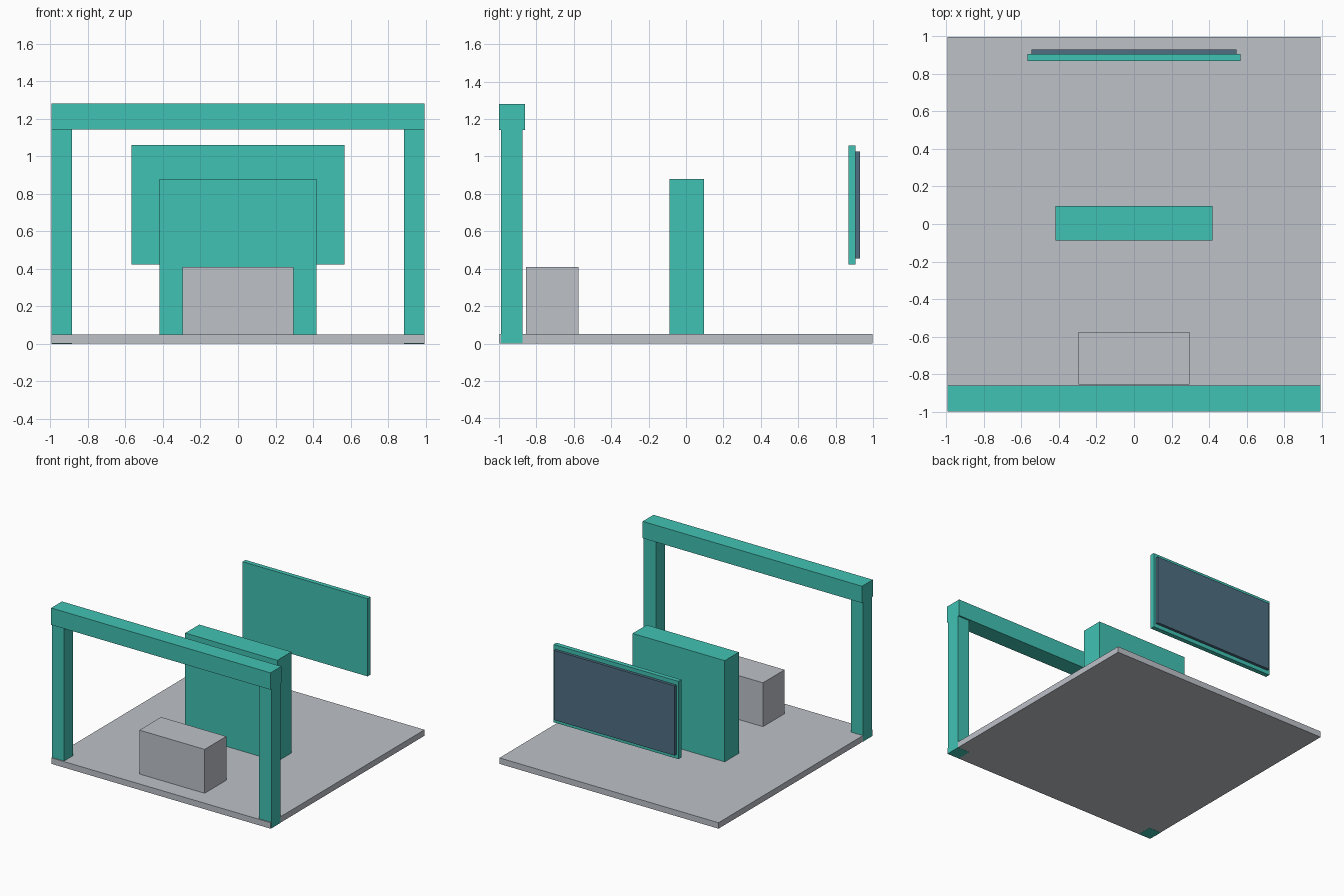
import bpy

if "Cube" in bpy.data.objects:
    bpy.data.objects.remove(bpy.data.objects["Cube"])


def srgb(r, g, b):
    """8-bit sRGB to linear RGBA."""
    def lin(c):
        c /= 255
        return c / 12.92 if c <= 0.04045 else ((c + 0.055) / 1.055) ** 2.4
    return (lin(r), lin(g), lin(b), 1.0)


def material(name, rgb):
    m = bpy.data.materials.new(name)
    m.diffuse_color = srgb(*rgb)
    m.use_nodes = True
    m.node_tree.nodes["Principled BSDF"].inputs["Base Color"].default_value = m.diffuse_color
    return m


TEAL = material("teal", (65, 194, 179))
GREY = material("light_grey", (189, 194, 201))
SLATE = material("slate_blue", (78, 111, 130))


def box(name, x, y, z, mat):
    """Box from (min, max) ranges on each axis."""
    ranges = (x, y, z)
    bpy.ops.mesh.primitive_cube_add(size=1, location=[(a + b) / 2 for a, b in ranges])
    ob = bpy.context.object
    ob.name = name
    ob.scale = [b - a for a, b in ranges]
    bpy.ops.object.transform_apply(location=False, rotation=False, scale=True)
    ob.data.materials.append(mat)
    return ob


W = 0.994  # half width of the platform

# Platform
box("floor_slab", (-W, W), (-0.998, 0.998), (0.001, 0.05), GREY)

# Entrance gate: two posts and a beam
for side, name in ((-1, "left_post"), (1, "right_post")):
    x = sorted((side * 0.885, side * (W + 0.001)))
    box("gate_" + name, x, (-0.99, -0.873), (0.0, 1.142), TEAL)
box("gate_beam", (-W - 0.001, W + 0.001), (-1.0, -0.86), (1.142, 1.28), TEAL)

# Counter just behind the gate
box("counter", (-0.296, 0.296), (-0.855, -0.575), (0.04, 0.41), GREY)

# Central partition standing on the floor
box("partition", (-0.418, 0.418), (-0.087, 0.095), (0.002, 0.88), TEAL)

# Floating screen with a slate panel on its rear side
box("screen_frame", (-0.567, 0.567), (0.87, 0.907), (0.422, 1.06), TEAL)
box("screen_panel", (-0.547, 0.547), (0.90, 0.93), (0.455, 1.026), SLATE)
